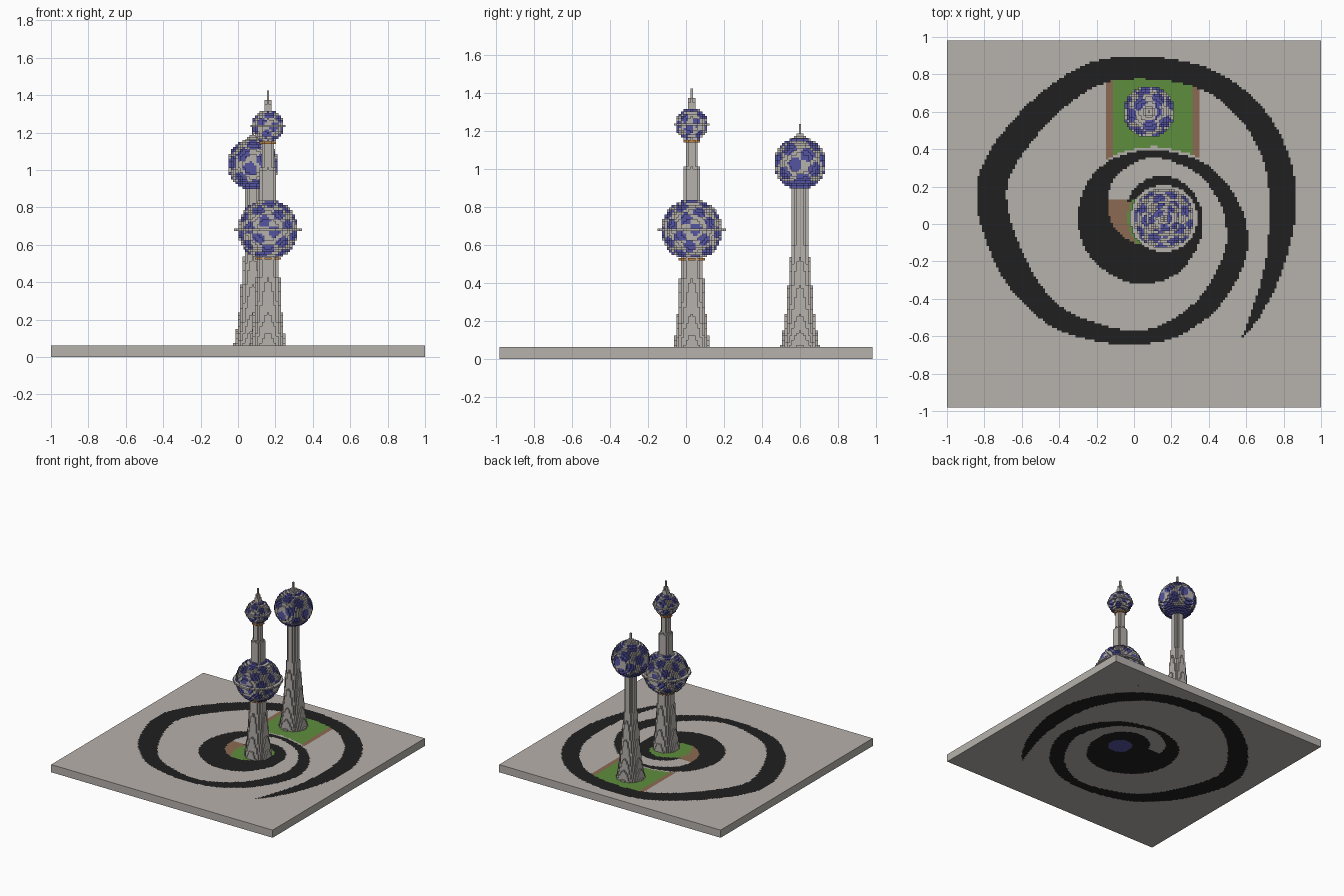
import bpy, bmesh, math
from mathutils import Vector

if "Cube" in bpy.data.objects:
    bpy.data.objects.remove(bpy.data.objects["Cube"])

V = 0.0125                      # block size
NX, NY = 160, 157               # plaza size in blocks
X0, Y0 = -NX * V / 2, -NY * V / 2
TOP = 5 * V                     # plaza thickness
MAIN, REAR = (0.16, 0.03), (0.08, 0.60)

PALETTE = [("stone_grey", (0.47, 0.44, 0.41)), ("black_paving", (0.014, 0.014, 0.014)),
           ("lawn_green", (0.11, 0.27, 0.045)), ("brick_brown", (0.26, 0.145, 0.085)),
           ("tile_blue", (0.09, 0.09, 0.36)), ("collar_orange", (0.5, 0.22, 0.06))]
GREY, BLACK, GREEN, BROWN, BLUE, ORANGE = range(6)
MATS = []
for label, rgb in PALETTE:
    m = bpy.data.materials.new(label)
    m.use_nodes = True
    m.diffuse_color = (*rgb, 1)
    m.node_tree.nodes["Principled BSDF"].inputs["Base Color"].default_value = (*rgb, 1)
    MATS.append(m)


def finish(name, bm):
    me = bpy.data.meshes.new(name)
    bm.to_mesh(me)
    bm.free()
    for m in MATS:
        me.materials.append(m)
    ob = bpy.data.objects.new(name, me)
    bpy.context.collection.objects.link(ob)
    return ob


def face_adder(bm):
    """Return a function that adds a face from corner positions, sharing vertices."""
    cache = {}

    def add(corners, mat):
        vs = []
        for c in corners:
            key = tuple(round(k, 4) for k in c)
            if key not in cache:
                cache[key] = bm.verts.new(c)
            vs.append(cache[key])
        bm.faces.new(vs).material_index = mat
    return add


# ---- plaza: spiral path stamped onto a block grid ----
# centre line x, y and half width, from the outer tail to the inner tip
SPIRAL = [(.585, -.6, .005), (.665, -.45, .03), (.75, -.22, .05), (.795, .08, .072),
          (.76, .35, .07), (.62, .6, .065), (.38, .775, .06), (.05, .835, .06),
          (-.25, .785, .065), (-.56, .54, .075), (-.76, .2, .08), (-.66, -.2, .078),
          (-.45, -.47, .06), (-.2, -.58, .047), (.02, -.605, .036), (.2, -.565, .045),
          (.4, -.42, .055), (.53, -.2, .06), (.55, -.03, .055), (.5, .13, .045),
          (.38, .28, .035), (.22, .355, .025), (.08, .375, .022), (-.09, .315, .04),
          (-.19, .2, .06), (-.215, .03, .085), (-.15, -.12, .1), (0, -.21, .105),
          (.16, -.19, .1), (.27, -.08, .08), (.31, .05, .055), (.26, .17, .042),
          (.14, .225, .035), (.03, .18, .025), (-.025, .12, .008)]


def smooth_path(points, steps=24):
    p = [Vector(q) for q in points]
    p = [p[0]] + p + [p[-1]]
    for a, b, c, d in zip(p, p[1:], p[2:], p[3:]):
        for s in range(steps):
            t = s / steps
            yield 0.5 * (2 * b + (c - a) * t + (2 * a - 5 * b + 4 * c - d) * t * t
                         + (3 * b - a - 3 * c + d) * t ** 3)


def stamp(margin=0.0):
    cells = set()
    for x, y, w in smooth_path(SPIRAL):
        r = w + margin
        for i in range(int((x - r - X0) / V), int((x + r - X0) / V) + 1):
            for j in range(int((y - r - Y0) / V), int((y + r - Y0) / V) + 1):
                if math.hypot(X0 + (i + .5) * V - x, Y0 + (j + .5) * V - y) <= r:
                    cells.add((i, j))
    return cells


path, border = stamp(), stamp(0.015)


def garden(x, y):
    if math.hypot(x - MAIN[0], y - MAIN[1]) < 0.195:
        return GREEN
    return BROWN if -.15 < x < .1 and -.15 < y < .125 else GREY


def top_colour(i, j):
    x, y = X0 + (i + .5) * V, Y0 + (j + .5) * V
    if (i, j) in path:
        return BLACK
    if .34 < y < .78 and abs(x - .1) < .255 and not ((i, j) in border and y < .5):
        return GREEN if abs(x - .1) < .21 else BROWN
    return garden(x, y)


def bottom_colour(i, j):
    x, y = X0 + (i + .5) * V, Y0 + (j + .5) * V
    if math.hypot(x - MAIN[0], y - MAIN[1]) < 0.09:
        return BLUE
    return BLACK if (i, j) in path or garden(x, y) != GREY else GREY


bm = bmesh.new()
add = face_adder(bm)
for rule, z in ((top_colour, TOP), (bottom_colour, 0)):
    for j in range(NY):
        row = [rule(i, j) for i in range(NX)] + [None]
        start = 0
        for i in range(1, NX + 1):
            if row[i] != row[start]:
                a, b, c, d = X0 + start * V, X0 + i * V, Y0 + j * V, Y0 + (j + 1) * V
                quad = [(a, c, z), (b, c, z), (b, d, z), (a, d, z)]
                add(quad if z else quad[::-1], row[start])
                start = i
rim = [(X0, Y0), (-X0, Y0), (-X0, -Y0), (X0, -Y0)]
for p, q in zip(rim, rim[1:] + rim[:1]):
    add([(*p, 0), (*q, 0), (*q, TOP), (*p, TOP)], GREY)
finish("plaza", bm)


# ---- block-built parts ----
def blocks(name, centre, cells):
    """Outer skin of a set of blocks; cells maps (i, j, k) to a colour."""
    bm = bmesh.new()
    add = face_adder(bm)
    o = Vector(centre)
    for cell, mat in cells.items():
        for axis in range(3):
            for sign in (-1, 1):
                n = list(cell)
                n[axis] += sign
                if tuple(n) in cells:
                    continue
                quad = []
                for u, v in ((-1, -1), (1, -1), (1, 1), (-1, 1)):
                    c = Vector(cell)
                    c[axis] += sign / 2
                    c[(axis + 1) % 3] += u / 2
                    c[(axis + 2) % 3] += v / 2
                    quad.append(o + c * V)
                add(quad if sign > 0 else quad[::-1], mat)
    return finish(name, bm)


def column(name, at, profile, mat=GREY):
    """Stepped round column following (height, radius) points."""
    cells = {}
    z0 = profile[0][0]
    for k in range(round((profile[-1][0] - z0) / V)):
        z = z0 + (k + .5) * V
        for (za, ra), (zb, rb) in zip(profile, profile[1:]):
            if za <= z < zb:
                r = (ra + (rb - ra) * (z - za) / (zb - za)) / V
        n = int(r) + 1
        cells.update({(i, j, k): mat for i in range(-n, n + 1) for j in range(-n, n + 1)
                      if math.hypot(i, j) <= r})
    blocks(name, (*at, z0 + V / 2), cells)


def ball(name, at, z, radius, spots, cover, ring=0.0, blue_below=-9):
    """Block sphere with evenly spread round blue patches and a grey equator ring."""
    dirs = []
    for s in range(spots):
        h = 1 - (2 * s + 1) / spots
        a = s * math.pi * (3 - math.sqrt(5))
        dirs.append(Vector((math.cos(a), math.sin(a), 0)) * math.sqrt(1 - h * h) + Vector((0, 0, h)))
    limit = 1 - 2 * cover / spots
    r = radius / V
    n = int((radius + ring) / V) + 1
    span = range(-n, n + 1)
    cells = {}
    for i in span:
        for j in span:
            for k in span:
                p = Vector((i, j, k))
                if p.length <= r:
                    blue = p.length > r - 3 and (k < blue_below * r or
                                                 max(p.normalized().dot(d) for d in dirs) > limit)
                    cells[i, j, k] = BLUE if blue and not (ring and k == 0) else GREY
                elif k == 0 and p.length <= r + ring / V:
                    cells[i, j, k] = GREY
    blocks(name, (*at, z), cells)


# main tower with two balls
column("main_tower_shaft", MAIN, [(TOP, .097), (.2, .078), (.5, .057), (.8, .05), (1.0, .046),
                                  (1.01, .034), (1.16, .034)])
column("lower_collar", MAIN, [(.52, .065), (.5325, .065)], ORANGE)
ball("lower_ball", MAIN, .68, .162, 44, .48, ring=.02)
column("upper_collar", MAIN, [(1.14, .045), (1.1525, .045)], ORANGE)
ball("upper_ball", MAIN, 1.235, .084, 20, .5, ring=.008)
column("main_spire", MAIN, [(1.3, .028), (1.33, .02), (1.38, .014), (1.381, .006), (1.425, .006)])

# rear tower with one ball
column("rear_tower_shaft", REAR, [(TOP, .102), (.2, .078), (.45, .057), (.6, .045), (.9, .04)])
ball("rear_ball", REAR, 1.03, .136, 26, .56, blue_below=-.72)
column("rear_spire", REAR, [(1.15, .05), (1.175, .03), (1.19, .014), (1.2, .006), (1.2375, .006)])
